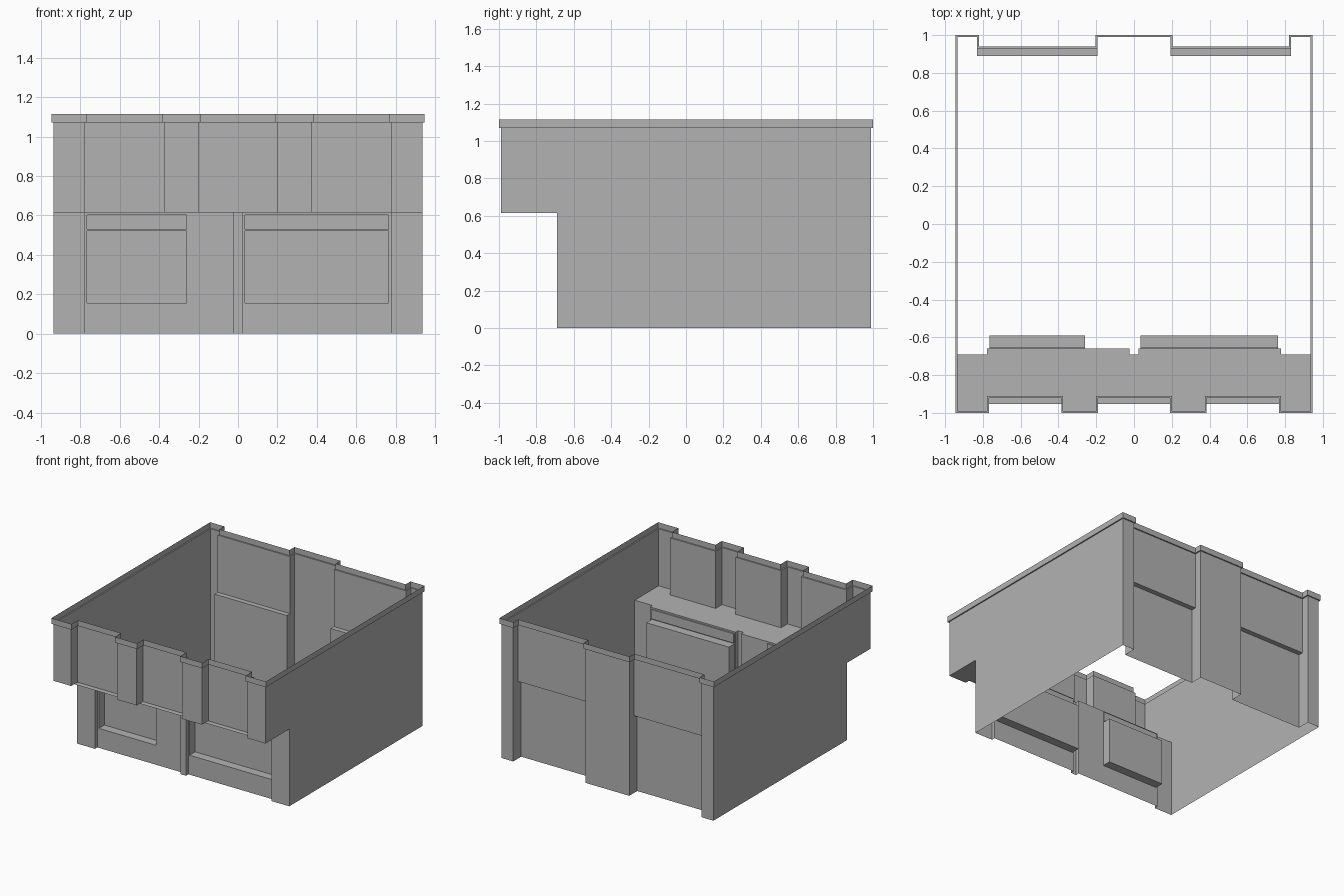
import bpy, bmesh
from mathutils import Vector

cube = bpy.data.objects.get("Cube")
if cube:
    bpy.data.objects.remove(cube, do_unlink=True)

grey = bpy.data.materials.new("plain grey")
grey.use_nodes = True
colour = (0.45, 0.45, 0.45, 1)
grey.diffuse_color = colour
grey.node_tree.nodes["Principled BSDF"].inputs["Base Color"].default_value = colour

W, D = 0.935, 0.99           # half width and half depth of the walls
LEDGE, WALL_TOP, TOP = 0.615, 1.07, 1.115
SHOP = -0.69                 # plane of the set-back ground floor front


def finish(name, bm):
    bmesh.ops.remove_doubles(bm, verts=bm.verts, dist=0.0005)
    mesh = bpy.data.meshes.new(name)
    bm.to_mesh(mesh)
    bm.free()
    mesh.materials.append(grey)
    obj = bpy.data.objects.new(name, mesh)
    bpy.context.scene.collection.objects.link(obj)
    return obj


def loft(levels, closed=False):
    """Skin a stack of (plan path, height) levels with quads."""
    bm = bmesh.new()
    rows = [[bm.verts.new((x, y, z)) for x, y in path] for path, z in levels]
    count = len(rows[0])
    for low, high in zip(rows, rows[1:]):
        for i in range(count if closed else count - 1):
            j = (i + 1) % count
            corners = (low[i], low[j], high[j], high[i])
            if len({tuple(v.co) for v in corners}) == 4:
                bm.faces.new(corners)
    return bm


def polygon(name, points):
    bm = bmesh.new()
    bm.faces.new([bm.verts.new(p) for p in points])
    return finish(name, bm)


def steps(edges, outer, inner):
    """Plan path alternating between pier and recess planes."""
    path = []
    for i, (a, b) in enumerate(zip(edges, edges[1:])):
        y = inner if i % 2 else outer
        path += [(a, y), (b, y)]
    return path


def offset(path, amount):
    """Push a closed square-cornered plan outward."""
    result = []
    for i, p in enumerate(path):
        prev, here, nxt = Vector(path[i - 1]), Vector(p), Vector(path[(i + 1) % len(path)])
        a, b = (here - prev).normalized(), (nxt - here).normalized()
        result.append((p[0] + (a.y + b.y) * amount, p[1] - (a.x + b.x) * amount))
    return result


# Plan paths for the piers and recesses
front_edges = [-W, -0.778, -0.375, -0.2, 0.2, 0.375, 0.778, W]
back_edges = [W, 0.83, 0.193, -0.193, -0.83, -W]
front_upper = steps(front_edges, -D, -0.91)
front_rim = steps(front_edges, -D, -0.952)
back_upper = steps(back_edges, D, 0.93)
back_lower = steps(back_edges, D, 0.89)
shop_path = steps([-W, -0.778, -0.025, 0.025, 0.778, W], SHOP, -0.66)

# Side walls, notched below the overhang
for name, x in (("left_wall", W), ("right_wall", -W)):
    outline = [(SHOP, 0), (D, 0), (D, WALL_TOP), (-D, WALL_TOP), (-D, LEDGE), (SHOP, LEDGE)]
    if x < 0:
        outline.reverse()
    polygon(name, [(x, y, z) for y, z in outline])

# Back wall with deeper lower recesses, and the upper front wall
finish("back_wall", loft([(back_lower, 0), (back_lower, LEDGE),
                          (back_upper, LEDGE), (back_upper, WALL_TOP)]))
finish("upper_front_wall", loft([(front_upper, LEDGE), (front_upper, WALL_TOP)]))

# Slab under the overhanging upper front
polygon("overhang_slab", [(x, y, LEDGE) for x, y in shop_path + front_rim[::-1]])

# Ground floor front with recessed windows and shallow transoms
windows = [(-0.765, -0.26), (0.035, 0.763)]
bays = sorted(shop_path + [(x, -0.66) for pair in windows for x in pair],
              key=lambda p: p[0])
heights = [0, 0.155, 0.52, 0.528, 0.603, LEDGE]
bm = loft([(bays, z) for z in heights])
for low, high, depth in ((0.155, 0.52, 0.07), (0.528, 0.603, 0.01)):
    panes = []
    for face in bm.faces:
        c = face.calc_center_median()
        if low < c.z < high and any(a < c.x < b for a, b in windows):
            panes.append(face)
    for face in bmesh.ops.extrude_discrete_faces(bm, faces=panes)["faces"]:
        bmesh.ops.translate(bm, verts=face.verts, vec=(0, depth, 0))
finish("shop_front", bm)

# Thin coping band around the top
ring = front_upper + back_upper
wide = offset(ring, 0.01)
finish("coping_band", loft([(ring, WALL_TOP), (wide, WALL_TOP), (wide, TOP)], closed=True))
